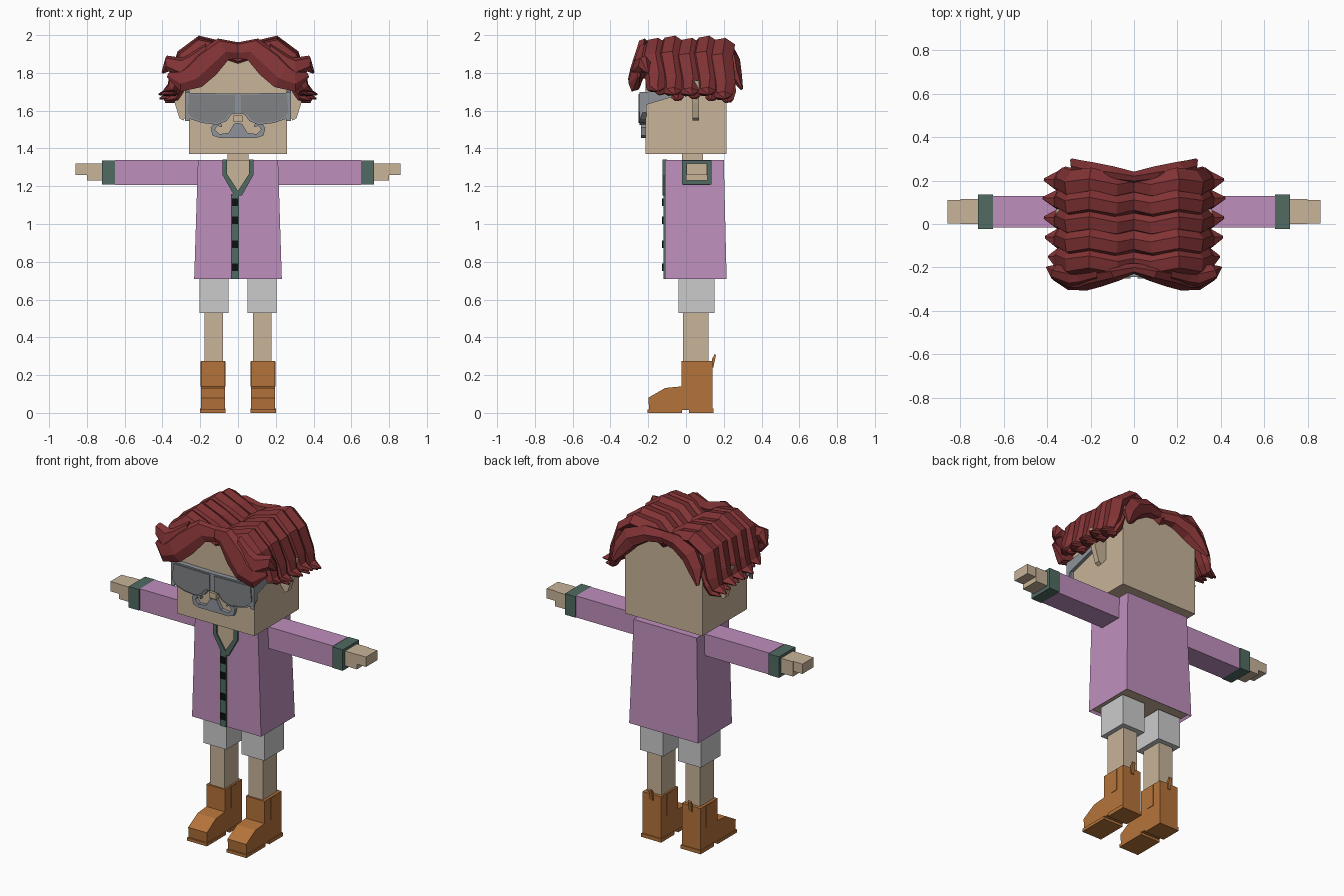
import bpy, bmesh
from mathutils import Vector

old = bpy.data.objects.get("Cube")
if old:
    bpy.data.objects.remove(old, do_unlink=True)


def material(name, r, g, b):
    linear = [((c / 255 + 0.055) / 1.055) ** 2.4 for c in (r, g, b)] + [1]
    m = bpy.data.materials.new(name)
    m.use_nodes = True
    m.diffuse_color = linear
    node = m.node_tree.nodes["Principled BSDF"]
    node.inputs["Base Color"].default_value = linear
    node.inputs["Roughness"].default_value = 0.8
    return m


SKIN = material("skin", 200, 180, 153)
COAT = material("lilac_cloth", 191, 143, 189)
TRIM = material("dark_green_trim", 80, 107, 98)
BLACK = material("black", 16, 16, 16)
SHORTS = material("pale_grey_cloth", 203, 203, 203)
BOOT = material("brown_leather", 181, 115, 58)
HAIR = material("dark_red_hair", 130, 51, 53)
FRAME = material("blue_grey", 142, 148, 154)
LENS = material("lens_grey", 128, 130, 133)


def finish(name, bm, *mats):
    bmesh.ops.recalc_face_normals(bm, faces=bm.faces)
    mesh = bpy.data.meshes.new(name)
    bm.to_mesh(mesh)
    bm.free()
    for m in mats:
        mesh.materials.append(m)
    obj = bpy.data.objects.new(name, mesh)
    bpy.context.collection.objects.link(obj)
    return obj


def prism(name, points, axis, start, end, mat):
    """Extrude a (y, z) outline along x, or an (x, z) outline along y."""
    bm = bmesh.new()
    place = (lambda p, d: (d, *p)) if axis == "x" else (lambda p, d: (p[0], d, p[1]))
    face = bm.faces.new([bm.verts.new(place(p, start)) for p in points])
    new = bmesh.ops.extrude_face_region(bm, geom=[face])["geom"]
    for v in new:
        if isinstance(v, bmesh.types.BMVert):
            v.co["xyz".index(axis)] = end
    return finish(name, bm, mat)


def box(name, x, y, z, mat):
    return prism(name, [(x[0], z[0]), (x[1], z[0]), (x[1], z[1]), (x[0], z[1])],
                 "y", y[0], y[1], mat)


def sided(s, a, b):
    return (s * a, s * b)


def flip(s, points):
    return [(s * x, z) for x, z in points]


def lock(name, path, radii, width, depth):
    """Sweep a faceted section along a path, tapering to the tip."""
    section = [(-1, -.3), (-.65, .75), (.2, 1), (1, .1), (.6, -.8), (-.5, -1)]
    path = [Vector(p) for p in path]
    bm = bmesh.new()
    rings = []
    for i, p in enumerate(path):
        t = (path[min(i + 1, len(path) - 1)] - path[max(i - 1, 0)]).normalized()
        if i == 0:
            t = Vector((1 if path[1].x > 0 else -1, 0, 0))
        across = (Vector((0, 1, 0)) - t * t.y).normalized()
        up = t.cross(across)
        if t.x < 0:
            up = -up
        rings.append([bm.verts.new(p + across * a * width * radii[i] + up * b * depth * radii[i])
                      for a, b in section])
    n = len(section)
    for r, q in zip(rings, rings[1:]):
        for k in range(n):
            bm.faces.new([r[k], r[(k + 1) % n], q[(k + 1) % n], q[k]])
    bm.faces.new(rings[0])
    bm.faces.new(rings[-1])
    return finish(name, bm, HAIR)


# Head, neck and nose
box("head", (-.26, .26), (-.215, .215), (1.37, 1.88), SKIN)
box("neck", (-.055, .055), (-.02, .09), (1.3, 1.38), SKIN)
box("nose", (-.025, .025), (-.245, -.2), (1.54, 1.575), SKIN)

# Coat body, widening to the hem, with the body showing underneath
bm = bmesh.new()
bmesh.ops.create_cube(bm, size=1)
for v in bm.verts:
    low = v.co.z < 0
    v.co = (v.co.x * (.464 if low else .424),
            -.11 if v.co.y < 0 else (.215 if low else .2),
            .71 if low else 1.34)
bm.normal_update()
hem = [f for f in bm.faces if f.normal.z < -.9]
bmesh.ops.inset_region(bm, faces=hem, thickness=.012)
for f in hem:
    f.material_index = 1
bmesh.ops.translate(bm, verts=hem[0].verts, vec=(0, 0, .015))
finish("coat", bm, COAT, SKIN)

# Neck opening, collar, button strip
prism("chest", [(-.06, 1.34), (-.06, 1.26), (0, 1.17), (.065, 1.26), (.065, 1.34)],
      "y", -.116, -.1, SKIN)
for s, side in ((1, "left"), (-1, "right")):
    prism(side + "_collar", flip(s, [(.082, 1.342), (.082, 1.26), (.02, 1.15), (0, 1.15),
                                    (0, 1.175), (.058, 1.265), (.058, 1.342)]),
          "y", -.124, -.1, TRIM)
box("button_strip", (-.037, .004), (-.12, -.1), (.71, 1.16), TRIM)
for z in (1.114, 1.02, .892, .772):
    box("button", (-.033, 0), (-.126, -.115), (z - .02, z + .02), BLACK)

for s, side in ((1, "left"), (-1, "right")):
    # Arm
    box(side + "_sleeve", sided(s, .2, .65), (-.015, .128), (1.207, 1.338), COAT)
    box(side + "_cuff", sided(s, .65, .72), (-.022, .135), (1.208, 1.336), TRIM)
    box(side + "_palm", sided(s, .71, .8), (0, .115), (1.23, 1.32), SKIN)
    box(side + "_fingers", sided(s, .8, .86), (.002, .11), (1.26, 1.32), SKIN)

    # Ear
    prism(side + "_ear", flip(s, [(.25, 1.76), (.36, 1.76), (.335, 1.64), (.31, 1.56),
                                 (.29, 1.548), (.25, 1.6)]), "y", .035, .068, SKIN)

    # Leg
    box(side + "_short_leg", sided(s, .05, .205), (-.04, .15), (.53, .715), SHORTS)
    box(side + "_leg", sided(s, .08, .178), (-.015, .12), (.26, .54), SKIN)

    # Boot with sole, heel, side panels and pull tab
    prism(side + "_boot", [(.14, .015), (-.195, .015), (-.2, .08), (-.11, .132),
                          (-.025, .14), (-.025, .275), (.14, .275)],
          "x", s * .07, s * .195, BOOT)
    box(side + "_sole", sided(s, .066, .2), (-.205, -.02), (0, .018), BOOT)
    box(side + "_heel", sided(s, .066, .2), (.015, .145), (0, .022), BOOT)
    for x in (.067, .195):
        box(side + "_boot_panel", sided(s, x, x + .003), (.035, .085), (.14, .272), BOOT)
    prism(side + "_pull_tab", [(.138, .24), (.145, .24), (.158, .305), (.152, .312),
                              (.138, .285)], "x", s * .122, s * .142, BOOT)

    # Goggles
    rim = [(0, 1.69), (.27, 1.695), (.28, 1.59), (.25, 1.555), (.19, 1.535),
           (.11, 1.525), (.06, 1.545), (.035, 1.58), (0, 1.585)]
    prism(side + "_goggle_frame", flip(s, rim), "y", -.245, -.21, FRAME)
    middle = Vector((.155, 1.615))
    pad = [middle + (Vector(p) - middle) * .9 for p in rim]
    prism(side + "_lens", flip(s, pad), "y", -.252, -.24, LENS)
    prism(side + "_strap", [(-.245, 1.545), (-.215, 1.63), (.02, 1.7), (.02, 1.74),
                           (-.2, 1.7), (-.245, 1.7)], "x", s * .255, s * .28, FRAME)

    # Curled moustache
    prism(side + "_moustache", flip(s, [
        (0, 1.535), (.022, 1.53), (.05, 1.482), (.1, 1.476), (.122, 1.5), (.108, 1.52),
        (.085, 1.512), (.09, 1.537), (.12, 1.54), (.145, 1.51), (.135, 1.468),
        (.1, 1.456), (0, 1.456)]), "y", -.237, -.21, FRAME)

    # Hair: rows of locks arching over the head and flicking outwards
    for i, (y, drop, reach) in enumerate([(-.17, .01, -.02), (-.08, -.02, -.005), (.01, -.01, 0),
                                         (.1, -.02, .005), (.185, -.03, 0)]):
        lift = .006 if i in (1, 3) else -.006
        arch = [(0, 0, 1.875), (.09, -.015, 1.925), (.2, .01, 1.952), (.285, -.005, 1.885),
                (.325, .015, 1.78 + drop), (.35, .01, 1.715 + drop), (.415 + reach, .02, 1.70 + drop)]
        lock(side + "_hair_lock", [(s * x, y + dy, z + lift) for x, dy, z in arch],
             (.9, 1, 1.05, 1.1, 1, .8, .1), .062, .038)
        # Small under-flick beneath each lock
        lock(side + "_hair_flick", [(s * x, y + dy, z + drop) for x, dy, z in
                                   [(.27, .03, 1.82), (.315, .04, 1.73), (.335, .035, 1.69),
                                    (.385 + reach, .03, 1.675)]],
             (1, 1, .8, .15), .04, .03)

    # Parted fringe and nape locks
    fringe = [(0, -.205, 1.92), (.08, -.225, 1.925), (.17, -.245, 1.845), (.235, -.265, 1.785),
              (.3, -.27, 1.76), (.37, -.25, 1.79)]
    lock(side + "_fringe", [(s * x, y, z) for x, y, z in fringe],
         (.6, .9, 1.1, 1.05, .85, .2), .04, .07)
    lock(side + "_fringe_side", [(s * x, y + .03, z + .06) for x, y, z in fringe[2:]] +
         [(s * .4, -.2, 1.8)], (.9, 1, 1, .7, .1), .05, .06)
    nape = [(0, .215, 1.905), (.1, .232, 1.905), (.2, .245, 1.86), (.25, .262, 1.79),
            (.285, .295, 1.715)]
    lock(side + "_nape_lock", [(s * x, y, z) for x, y, z in nape],
         (.7, .9, 1.1, .9, .2), .038, .055)
